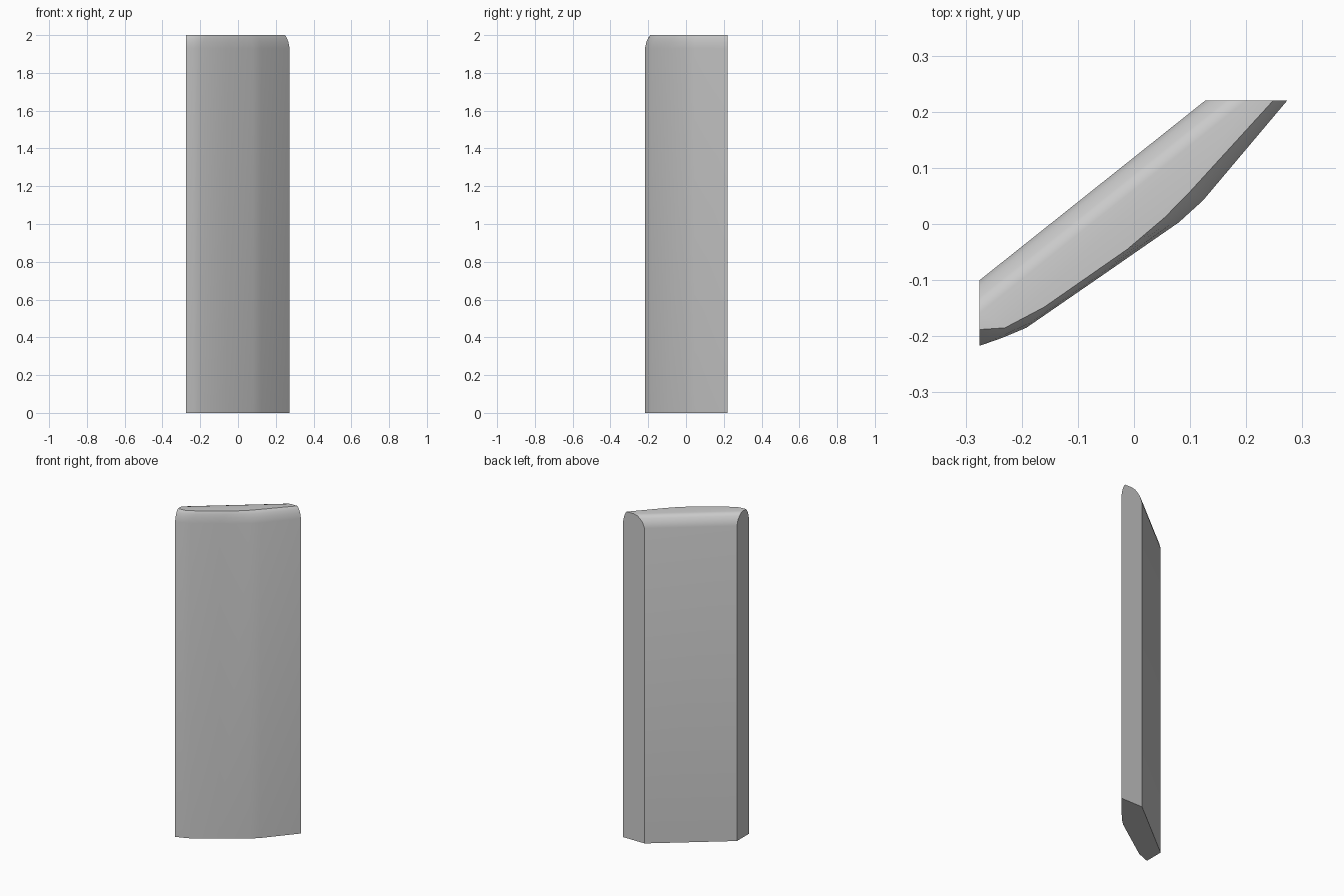
import bpy, bmesh
from mathutils import Vector

if "Cube" in bpy.data.objects:
    bpy.data.objects.remove(bpy.data.objects["Cube"])

# plan outline of the curved front face: lower ring and matching crown ring
front_low = [(-.275, -.217), (-.235, -.203), (-.192, -.185), (-.06, -.094),
             (.08, .003), (.123, .042), (.273, .22)]
front_top = [(-.275, -.188), (-.23, -.185), (-.16, -.148), (-.012, -.045),
             (.055, .012), (.10, .058), (.248, .22)]

# z, front inset (0..1), back face shift along x
levels = [(0, 0, 0), (1.93, 0, 0), (1.963, .25, .013), (1.982, .52, .032),
          (1.994, .78, .048), (2.0, 1, .073)]

# slab: stacked rings, ends cut flat at the left and rear
bm = bmesh.new()
rings = []
for z, t, a in levels:
    pts = [Vector(p).lerp(Vector(q), t) for p, q in zip(front_low, front_top)]
    pts += [Vector((.127 + a, .22)), Vector((-.275, -.10 - .8 * a))]
    rings.append([bm.verts.new((p.x, p.y, z)) for p in pts])
n = len(rings[0])
for lo, hi in zip(rings, rings[1:]):
    for i in range(n):
        j = (i + 1) % n
        bm.faces.new((lo[i], lo[j], hi[j], hi[i]))
bm.faces.new(rings[0][::-1])
bm.faces.new(rings[-1])
bmesh.ops.recalc_face_normals(bm, faces=bm.faces[:])

mesh = bpy.data.meshes.new("stone_slab")
bm.to_mesh(mesh)
bm.free()
slab = bpy.data.objects.new("stone_slab", mesh)
bpy.context.collection.objects.link(slab)
bpy.context.view_layer.objects.active = slab
slab.select_set(True)
bpy.ops.object.shade_smooth_by_angle(angle=.52)
